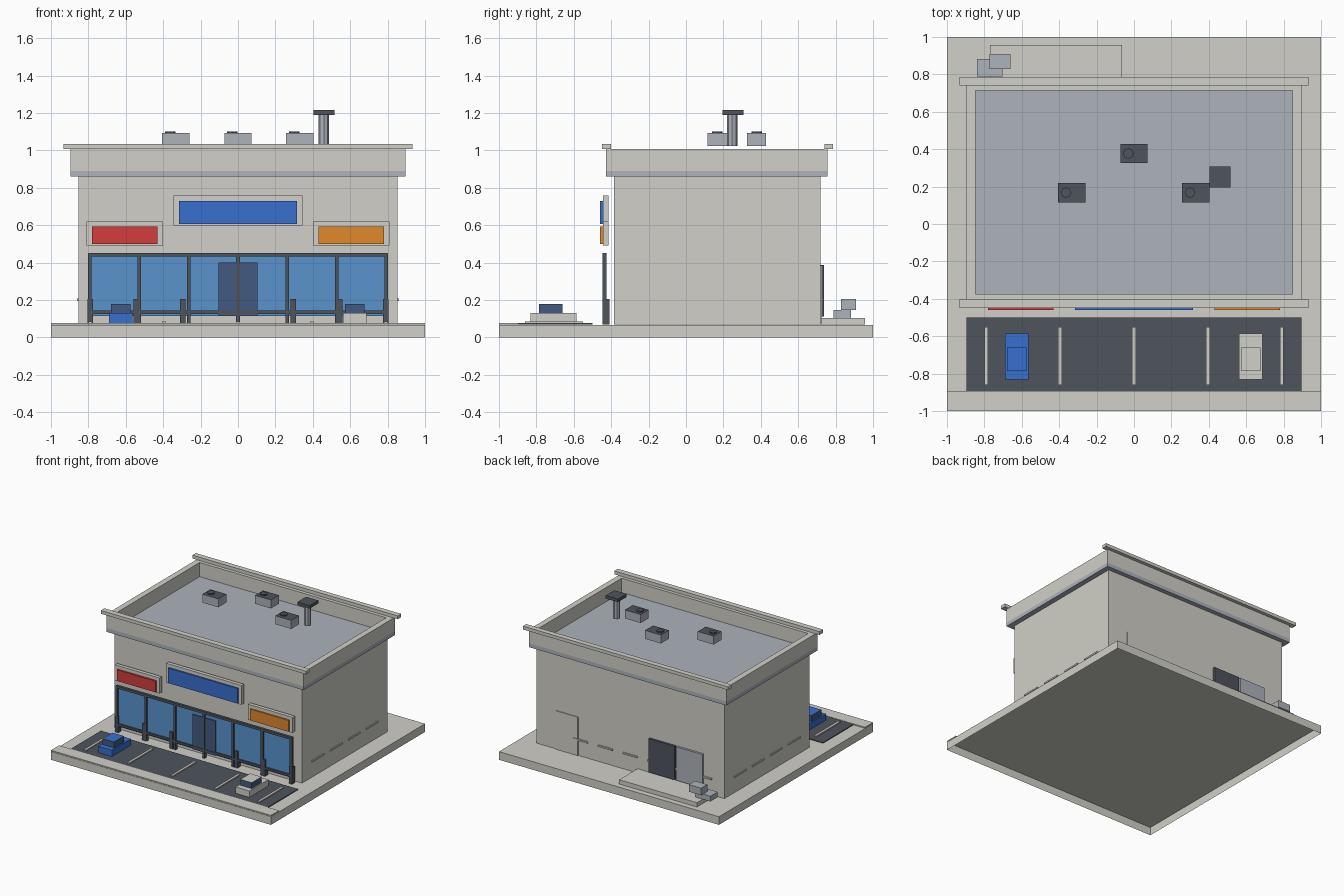
import bpy
import bmesh

cube = bpy.data.objects.get("Cube")
if cube:
    bpy.data.objects.remove(cube, do_unlink=True)


def material(name, hex_code):
    """Flat colour given as an sRGB hex code, stored as linear values."""
    rgb = []
    for i in (0, 2, 4):
        c = int(hex_code[i:i + 2], 16) / 255
        rgb.append(c / 12.92 if c <= 0.04 else ((c + 0.055) / 1.055) ** 2.4)
    m = bpy.data.materials.new(name)
    m.use_nodes = True
    m.diffuse_color = (*rgb, 1)
    m.node_tree.nodes["Principled BSDF"].inputs["Base Color"].default_value = (*rgb, 1)
    return m


STONE = material("pale_stone", "d1d0c8")
SLATE = material("light_slate", "adb3bc")
DARK = material("dark_grey", "4e545c")
GLASS = material("window_blue", "5a94ce")
TINT = material("tinted_glass", "435a80")
BLUE = material("bright_blue", "3870cf")
RED = material("sign_red", "d43c3c")
ORANGE = material("sign_orange", "e0882b")


def finish(name, bm, mats):
    me = bpy.data.meshes.new(name)
    bm.to_mesh(me)
    bm.free()
    for m in mats:
        me.materials.append(m)
    ob = bpy.data.objects.new(name, me)
    bpy.context.collection.objects.link(ob)
    return ob


def box(name, x, y, z, mat, top=None, open_bottom=False):
    """Box from (min, max) pairs; an optional second colour goes on the top face."""
    bm = bmesh.new()
    bmesh.ops.create_cube(bm, size=1)
    for v in bm.verts:
        v.co = [r[0] if c < 0 else r[1] for c, r in zip(v.co, (x, y, z))]
    bm.normal_update()
    if top:
        for f in bm.faces:
            f.material_index = int(f.normal.z > 0.5)
    if open_bottom:
        bmesh.ops.delete(bm, geom=[f for f in bm.faces if f.normal.z < -0.5],
                         context='FACES_ONLY')
    return finish(name, bm, [mat, top] if top else [mat])


def tube(name, x, y, z, radius, mat, sides=8):
    bm = bmesh.new()
    bmesh.ops.create_cone(bm, cap_ends=True, segments=sides, radius1=radius,
                          radius2=radius, depth=z[1] - z[0])
    bmesh.ops.translate(bm, verts=bm.verts, vec=(x, y, (z[0] + z[1]) / 2))
    return finish(name, bm, [mat])


def around(c, w):
    return (c - w / 2, c + w / 2)


# Ground shell, kerb and parking lot; parts stand just clear of the shell
G = 0.067
F = G + 0.002
box("ground_slab", (-1, 1), (-1, 1), (0, G), STONE, open_bottom=True)
box("front_kerb", (-1, 1), (-1, -0.896), (F, 0.078), STONE)
box("parking_lot", (-0.896, 0.896), (-0.896, -0.5), (F, 0.076), DARK)
for x in (-0.79, -0.395, 0, 0.395, 0.79):
    box("parking_line", around(x, 0.02), (-0.86, -0.55), (0.076, 0.085), STONE)

# Building body, roof deck and parapet
box("building_body", (-0.853, 0.853), (-0.386, 0.72), (F, 0.86), STONE)
box("roof_deck", (-0.896, 0.896), (-0.427, 0.757), (0.86, 0.891), SLATE)
WALL_Z = (0.891, 1.007)
box("front_parapet", (-0.896, 0.896), (-0.427, -0.375), WALL_Z, STONE)
box("back_parapet", (-0.896, 0.896), (0.713, 0.757), WALL_Z, STONE)
for s in (-1, 1):
    box("side_parapet", around(s * 0.872, 0.048), (-0.375, 0.713), WALL_Z, STONE)
box("front_coping", (-0.933, 0.933), (-0.448, -0.402), (1.007, 1.034), STONE)
box("back_coping", (-0.933, 0.933), (0.741, 0.785), (1.007, 1.034), STONE)

# Shopfront: posts, rails, glass and double door
FRAME_Y = (-0.447, -0.425)
for i in range(-3, 4):
    box("window_post", around(i * 0.264, 0.02), FRAME_Y, (F, 0.45), DARK)
box("top_rail", (-0.8, 0.8), FRAME_Y, (0.432, 0.452), DARK)
box("bottom_rail", (-0.8, 0.8), FRAME_Y, (0.126, 0.143), DARK)
for i in range(6):
    box("window_pane", around((i - 2.5) * 0.264, 0.244), (-0.434, -0.427),
        (0.115, 0.432), GLASS)
for s in (-1, 1):
    box("door_leaf", around(s * 0.056, 0.098), (-0.443, -0.427), (0.115, 0.4), TINT)
    for x in (0.295, 0.545, 0.79):
        box("bollard", around(s * x, 0.028), (-0.447, -0.41), (F, 0.205), DARK)

# Signs
for name, x, w, z, mat in (("centre_sign", 0, 0.63, (0.607, 0.73), BLUE),
                           ("right_sign", -0.605, 0.35, (0.5, 0.592), RED),
                           ("left_sign", 0.605, 0.35, (0.5, 0.592), ORANGE)):
    box(name + "_backing", around(x, w + 0.058), (-0.445, -0.415),
        (z[0] - 0.008, z[1] + 0.028), STONE)
    box(name + "_panel", around(x, w), (-0.459, -0.445), z, mat)

# Wall ledges on the sides and back
LEDGE_Z = (0.195, 0.207)
for y in (-0.185, 0.05, 0.285, 0.517):
    for s in (-1, 1):
        box("side_ledge", around(s * 0.853, 0.016), around(y, 0.152), LEDGE_Z, STONE)
for i in range(6):
    box("back_ledge", around(0.45 - i * 0.225, 0.13), (0.715, 0.732), LEDGE_Z, STONE)

# Back doors and loading platform
BACK_Y = (0.72, 0.738)
box("service_door", (-0.412, -0.175), BACK_Y, (0.112, 0.388), DARK)
box("loading_door", (-0.665, -0.428), BACK_Y, (0.112, 0.388), SLATE)
box("staff_door", (0.475, 0.675), (0.72, 0.727), (F, 0.385), STONE)
box("loading_platform", (-0.77, -0.063), (0.72, 0.957), (F, 0.104), STONE)
box("lower_crate", (-0.84, -0.703), (0.788, 0.882), (0.104, 0.147), SLATE)
box("upper_crate", (-0.773, -0.661), (0.828, 0.908), (0.147, 0.205), SLATE)

# Rooftop units and vent stack
for x, y in ((-0.333, 0.168), (0, 0.377), (0.33, 0.168)):
    box("roof_unit", around(x, 0.145), around(y, 0.104), (1.024, 1.093), SLATE, DARK)
    tube("roof_unit_fan", x - 0.03, y, (1.093, 1.102), 0.028, DARK)
tube("vent_stack", 0.459, 0.247, (1.024, 1.19), 0.028, SLATE)
box("vent_cap", around(0.459, 0.112), around(0.252, 0.112), (1.19, 1.215), DARK)

# Parked cars
for name, x, paint in (("blue_car", -0.627, BLUE), ("pale_car", 0.624, STONE)):
    box(name + "_body", around(x, 0.125), (-0.832, -0.586), (0.078, 0.13), paint)
    box(name + "_cabin", around(x, 0.104), (-0.787, -0.659), (0.13, 0.178), TINT, paint)
